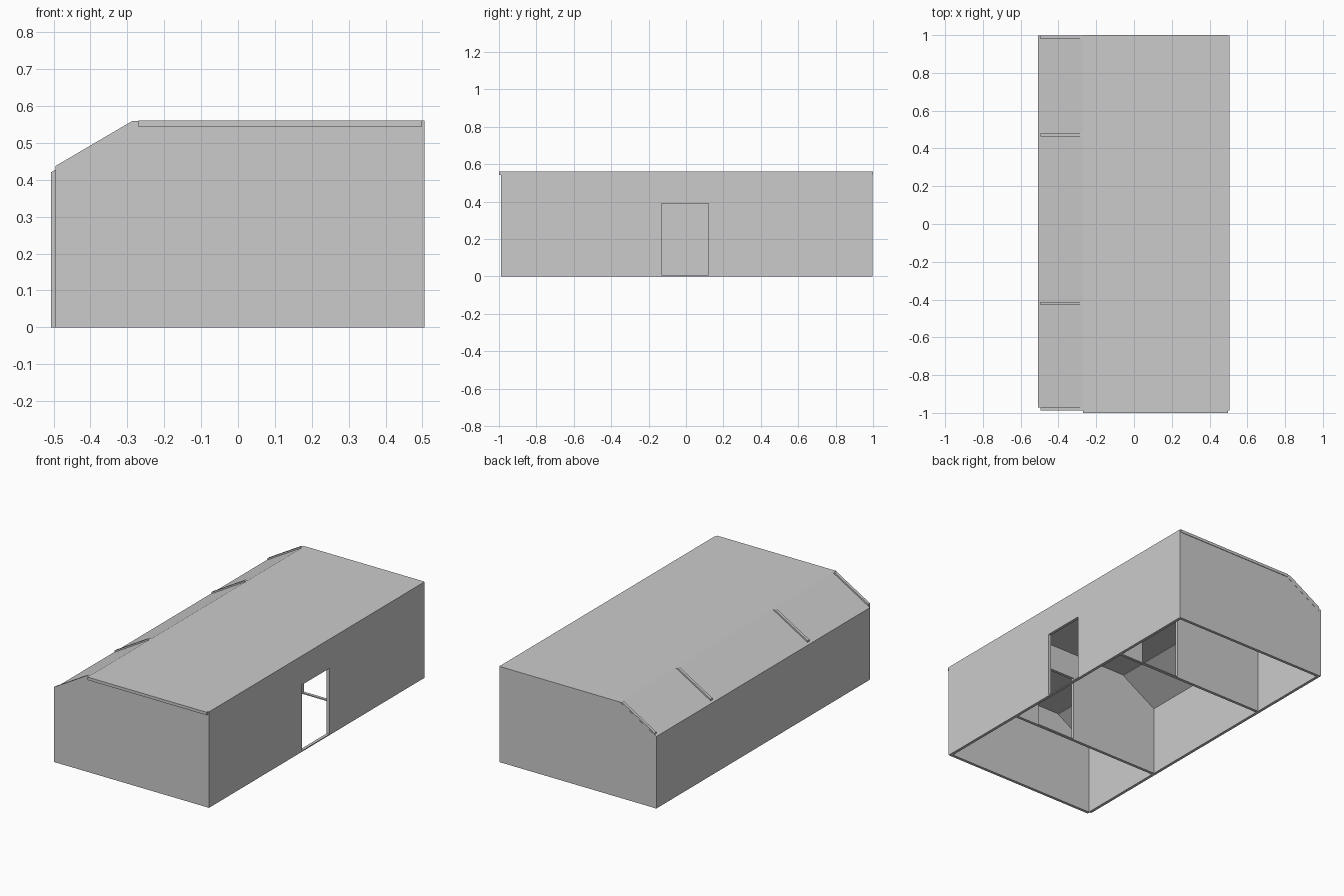
import bpy, bmesh
from mathutils import Vector

if "Cube" in bpy.data.objects:
    bpy.data.objects.remove(bpy.data.objects["Cube"])

T = 0.017           # wall thickness
TOP = 0.56          # roof height
SILL = 0.006        # thin strip left under each doorway
DOOR_H = 0.39


def extrude_y(name, profile, y0, y1):
    """Solid from an x-z outline extruded along y."""
    bm = bmesh.new()
    face = bm.faces.new([bm.verts.new((x, y0, z)) for x, z in profile])
    ext = bmesh.ops.extrude_face_region(bm, geom=[face])
    verts = [g for g in ext["geom"] if isinstance(g, bmesh.types.BMVert)]
    bmesh.ops.translate(bm, verts=verts, vec=Vector((0, y1 - y0, 0)))
    bmesh.ops.recalc_face_normals(bm, faces=bm.faces)
    mesh = bpy.data.meshes.new(name)
    bm.to_mesh(mesh)
    bm.free()
    obj = bpy.data.objects.new(name, mesh)
    bpy.context.collection.objects.link(obj)
    return obj


def box(name, x0, x1, y0, y1, z0, z1):
    return extrude_y(name, [(x0, z0), (x1, z0), (x1, z1), (x0, z1)], y0, y1)


def cut(obj, *bounds):
    """Cut a box-shaped doorway through a wall."""
    cutter = box("doorway_cutter", *bounds)
    cutter.hide_render = True
    mod = obj.modifiers.new("doorway", "BOOLEAN")
    mod.operation = "DIFFERENCE"
    mod.solver = "EXACT"
    mod.object = cutter
    bpy.context.view_layer.objects.active = obj
    bpy.ops.object.modifier_apply(modifier=mod.name)
    bpy.data.objects.remove(cutter)


# Cross walls share one outline with a sloped corner
wall_outline = [(-0.495, 0), (0.504, 0), (0.504, TOP - 0.001),
                (-0.287, TOP - 0.001), (-0.495, 0.437)]
extrude_y("front_wall", wall_outline, -0.988, -0.988 + T)
extrude_y("back_wall", wall_outline, 0.997 - T, 0.997)

# Two partitions, each with a doorway
for i, y in enumerate((-0.43, 0.463)):
    wall = extrude_y(f"partition_{i + 1}", wall_outline, y, y + T)
    cut(wall, 0.09, 0.34, y - 0.05, y + 0.05 + T, SILL, DOOR_H)

# Long right wall with the entrance
right = box("right_wall", 0.505 - T, 0.505, -0.988, 0.997, 0, TOP)
cut(right, 0.4, 0.6, -0.13, 0.12, SILL, DOOR_H)

# Long left wall, bevelled on top to meet the sloped roof
extrude_y("left_wall", [(-0.507, 0), (-0.507 + T, 0), (-0.507 + T, 0.411),
                        (-0.507, 0.402)], -0.972, 0.998)

# Sloped roof panel
extrude_y("sloped_roof", [(-0.507, 0.42), (-0.27, TOP), (-0.27, TOP - 0.02),
                          (-0.507, 0.40)], -0.972, 0.998)

# Flat roof panel, slightly overhanging both ends
box("flat_roof", -0.27, 0.498, -1.0, 1.0, TOP - T, TOP)
